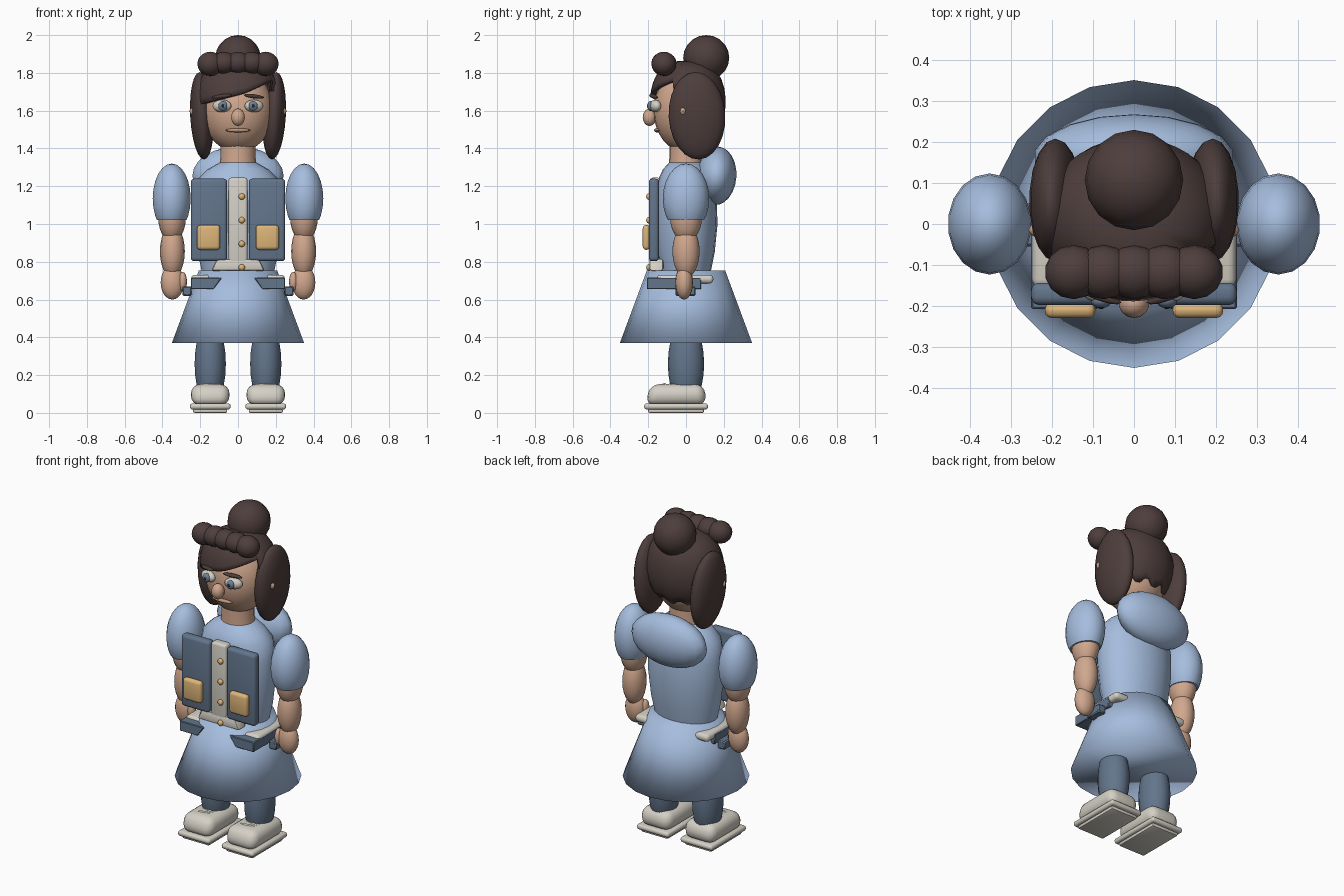
import bpy, bmesh, math
from mathutils import Matrix, Euler, Vector

if "Cube" in bpy.data.objects:
    bpy.data.objects.remove(bpy.data.objects["Cube"])


def material(name, rgb):
    m = bpy.data.materials.new(name)
    m.diffuse_color = (*rgb, 1)
    m.use_nodes = True
    m.node_tree.nodes["Principled BSDF"].inputs["Base Color"].default_value = m.diffuse_color
    return m


LIGHT = material("light_blue", (0.38, 0.51, 0.73))
SLATE = material("slate_blue", (0.125, 0.18, 0.26))
HAIR = material("dark_brown", (0.075, 0.048, 0.046))
SKIN = material("skin", (0.64, 0.39, 0.27))
TAN = material("tan", (0.72, 0.46, 0.19))
WHITE = material("off_white", (0.66, 0.63, 0.56))
IRIS = material("grey_blue", (0.16, 0.22, 0.30))
PUPIL = material("near_black", (0.02, 0.02, 0.025))
LIP = material("lip", (0.52, 0.29, 0.19))


def finish(name, bm, mat, angle=40):
    bmesh.ops.recalc_face_normals(bm, faces=bm.faces)
    me = bpy.data.meshes.new(name)
    bm.to_mesh(me)
    bm.free()
    me.materials.append(mat)
    ob = bpy.data.objects.new(name, me)
    bpy.context.collection.objects.link(ob)
    bpy.ops.object.select_all(action='DESELECT')
    bpy.context.view_layer.objects.active = ob
    ob.select_set(True)
    bpy.ops.object.shade_smooth_by_angle(angle=math.radians(angle))
    return ob


def ball(name, loc, half, mat, rot=(0, 0, 0), seg=18, rings=12, floor=None):
    """Ellipsoid with half sizes; floor cuts it flat below a height."""
    bm = bmesh.new()
    bmesh.ops.create_uvsphere(bm, u_segments=seg, v_segments=rings, radius=1)
    m = (Matrix.Translation(loc) @ Euler(rot).to_matrix().to_4x4()
         @ Matrix.Diagonal((*half, 1)))
    bm.transform(m)
    if floor is not None:
        bmesh.ops.bisect_plane(bm, geom=bm.verts[:] + bm.edges[:] + bm.faces[:],
                               plane_co=(0, 0, floor), plane_no=(0, 0, 1), clear_inner=True)
        bmesh.ops.holes_fill(bm, edges=[e for e in bm.edges if e.is_boundary])
    return finish(name, bm, mat, 50)


def box(name, lo, hi, mat, bevel=0.01, segments=2, shape=None):
    """Rounded box between two corners; shape edits the corner points."""
    lo, hi = Vector(lo), Vector(hi)
    lo, hi = (Vector(map(min, lo, hi)), Vector(map(max, lo, hi)))
    bm = bmesh.new()
    bmesh.ops.create_cube(bm, size=1)
    bm.transform(Matrix.Diagonal((*(hi - lo), 1)))
    bm.transform(Matrix.Translation((lo + hi) / 2))
    if shape:
        for v in bm.verts:
            shape(v.co)
    if bevel:
        bmesh.ops.bevel(bm, geom=bm.edges[:], offset=bevel, segments=segments,
                        profile=0.5, affect='EDGES')
    return finish(name, bm, mat)


def lathe(name, profile, mat, seg=20, angle=40):
    """Closed stack of elliptical rings given as (z, half x, half y)."""
    bm = bmesh.new()
    rings = [[bm.verts.new((rx * math.cos(math.tau * i / seg), ry * math.sin(math.tau * i / seg), z))
              for i in range(seg)] for z, rx, ry in profile]
    for a, b in zip(rings, rings[1:]):
        for i in range(seg):
            j = (i + 1) % seg
            bm.faces.new((a[i], a[j], b[j], b[i]))
    bm.faces.new(rings[0])
    bm.faces.new(rings[-1])
    return finish(name, bm, mat, angle)


# Body, skirt and neck
lathe("torso", [(0.74, 0.19, 0.13), (0.85, 0.213, 0.152), (1.0, 0.23, 0.167), (1.13, 0.232, 0.162),
                (1.235, 0.215, 0.148), (1.29, 0.16, 0.122), (1.33, 0.09, 0.085)], LIGHT)
lathe("skirt", [(0.37, 0.35, 0.35), (0.755, 0.207, 0.207)], LIGHT, angle=179)
lathe("neck", [(1.31, 0.098, 0.09), (1.36, 0.092, 0.088), (1.46, 0.092, 0.088)], SKIN)
ball("hood", (0, 0.161, 1.255), (0.245, 0.106, 0.155), LIGHT, (math.radians(-4), 0, 0))

# Head and face
ball("head", (0, 0, 1.6), (0.188, 0.172, 0.22), SKIN, seg=24, rings=16)
ball("nose", (0, -0.193, 1.565), (0.037, 0.036, 0.046), SKIN, seg=14, rings=10)
ball("mouth", (0, -0.152, 1.496), (0.068, 0.018, 0.011), LIP, seg=14, rings=8)
for s in (-1, 1):
    ball("eye_white", (s * 0.085, -0.163, 1.625), (0.052, 0.03, 0.033), WHITE, (0, 0, s * 0.3), 16, 10)
    ball("iris", (s * 0.08, -0.187, 1.625), (0.025, 0.018, 0.027), IRIS, seg=14, rings=8)
    ball("pupil", (s * 0.08, -0.202, 1.625), (0.008, 0.005, 0.010), PUPIL, seg=10, rings=6)
    ball("eyebrow", (s * 0.085, -0.172, 1.676), (0.058, 0.014, 0.011), HAIR,
         (0, s * 0.12, s * 0.35), 12, 6)
    ball("ear", (s * 0.212, -0.015, 1.597), (0.045, 0.022, 0.03), SKIN, seg=12, rings=8)


# Hair cap whose lower rim follows a hairline: swept fringe in front, ragged nape behind
def hairline(a, i):
    front = -math.sin(a)
    x = 0.225 * math.cos(a)
    if front > 0.45:
        return 1.685 + 0.25 * x if x < 0.03 else 1.68 + 0.4 * x
    if front > 0:
        return 1.56
    return 1.5 + (0.025 if i % 4 < 2 else 0) + 0.02 * front


bm = bmesh.new()
N, R, CZ, H = 40, 10, 1.65, 0.215
crown = bm.verts.new((0, 0.01, CZ + H))
rows = [[] for _ in range(R)]
for i in range(N):
    a = math.tau * i / N
    low = math.acos((hairline(a, i) - CZ) / H)
    for r in range(R):
        t = low * (r + 1) / R
        w = math.sin(t) ** 0.68
        rows[r].append(bm.verts.new((0.225 * w * math.cos(a), 0.01 + 0.2 * w * math.sin(a),
                                     CZ + H * math.cos(t))))
for i in range(N):
    j = (i + 1) % N
    bm.faces.new((crown, rows[0][i], rows[0][j]))
    for a, b in zip(rows, rows[1:]):
        bm.faces.new((a[i], b[i], b[j], a[j]))
bmesh.ops.recalc_face_normals(bm, faces=bm.faces)
cap = finish("hair_cap", bm, HAIR)
solid = cap.modifiers.new("thickness", 'SOLIDIFY')
solid.thickness = 0.025
solid.offset = -1

ball("hair_bun", (0, 0.107, 1.88), (0.12, 0.122, 0.12), HAIR, seg=16, rings=10)
for k in range(-2, 3):
    end = abs(k) == 2
    ball("hair_roll", (k * 0.0735, -0.117, 1.848 if end else 1.853),
         (0.07, 0.066, 0.064 if end else 0.058), HAIR, seg=14, rings=10)
for s in (-1, 1):
    ball("side_hair", (s * 0.191, 0.058, 1.573), (0.063, 0.15, 0.232), HAIR,
         (math.radians(3), s * math.radians(3), 0), 18, 12)

# Arms
for s in (-1, 1):
    x = s * 0.351
    ball("sleeve", (x, 0, 1.135), (0.102, 0.123, 0.185), LIGHT, floor=1.02)
    ball("upper_arm", (x * 0.995, 0, 1.04), (0.074, 0.085, 0.135), SKIN, seg=16)
    ball("forearm", (x * 0.99, 0, 0.855), (0.066, 0.072, 0.14), SKIN, seg=16)
    ball("hand", (x * 0.99, -0.01, 0.69), (0.062, 0.047, 0.09), SKIN, seg=16)
    ball("thumb", (s * 0.293, -0.025, 0.695), (0.023, 0.028, 0.052), SKIN, seg=12, rings=8)

# Vest panels, pockets, placket and buttons
for s in (-1, 1):
    box("vest_panel", (s * 0.057, -0.197, 0.803), (s * 0.25, -0.143, 1.24), SLATE, 0.019, 3)
    box("pocket", (s * 0.094, -0.229, 0.863), (s * 0.217, -0.19, 0.995), TAN, 0.018, 3)
box("placket", (-0.05, -0.192, 0.755), (0.05, -0.135, 1.245), WHITE, 0.014, 3)


def flare(co):
    if co.z > 0.8:
        co.x *= 0.78


box("vest_hem", (-0.142, -0.193, 0.752), (0.142, -0.12, 0.815), WHITE, 0.012, shape=flare)
for z in (1.145, 1.02, 0.895, 0.77):
    ball("button", (0.02, -0.197, z), (0.017, 0.014, 0.017), TAN, seg=12, rings=8)


# Hip pouches
def tuck(co):
    if co.z < 0.7 and abs(co.x) < 0.15:
        co.x *= 1.5


for s in (-1, 1):
    box("hip_pouch", (s * 0.085, -0.207, 0.655), (s * 0.25, 0.08, 0.716), SLATE, 0.004, 1, shape=tuck)
    box("pouch_flap", (s * 0.14, -0.155, 0.685), (s * 0.248, 0.145, 0.731), WHITE, 0.02, 3)
    box("pouch_strap", (s * 0.245, -0.055, 0.62), (s * 0.295, 0.05, 0.67), SLATE, 0.006, 1)


# Legs and shoes
def toe(co):
    if co.z > 0.1:
        co.y = co.y * 0.9 if co.y > 0 else co.y + 0.025


for s in (-1, 1):
    x = s * 0.147
    ball("leg", (x, 0, 0.26), (0.084, 0.096, 0.23), SLATE)
    box("shoe", (x - 0.102, -0.215, 0.04), (x + 0.102, 0.108, 0.152), WHITE, 0.05, 4, shape=toe)
    box("sole", (x - 0.108, -0.222, 0.018), (x + 0.108, 0.117, 0.05), WHITE, 0.014, 3)
    box("tread", (x - 0.09, -0.2, 0), (x + 0.09, 0.095, 0.024), WHITE, 0.008, 2)
    for k in range(3):
        ball("lace", (x, -0.115 + k * 0.035, 0.148), (0.055, 0.009, 0.009), WHITE,
             (0, 0, 0.2 * (-1) ** k), 10, 6)
